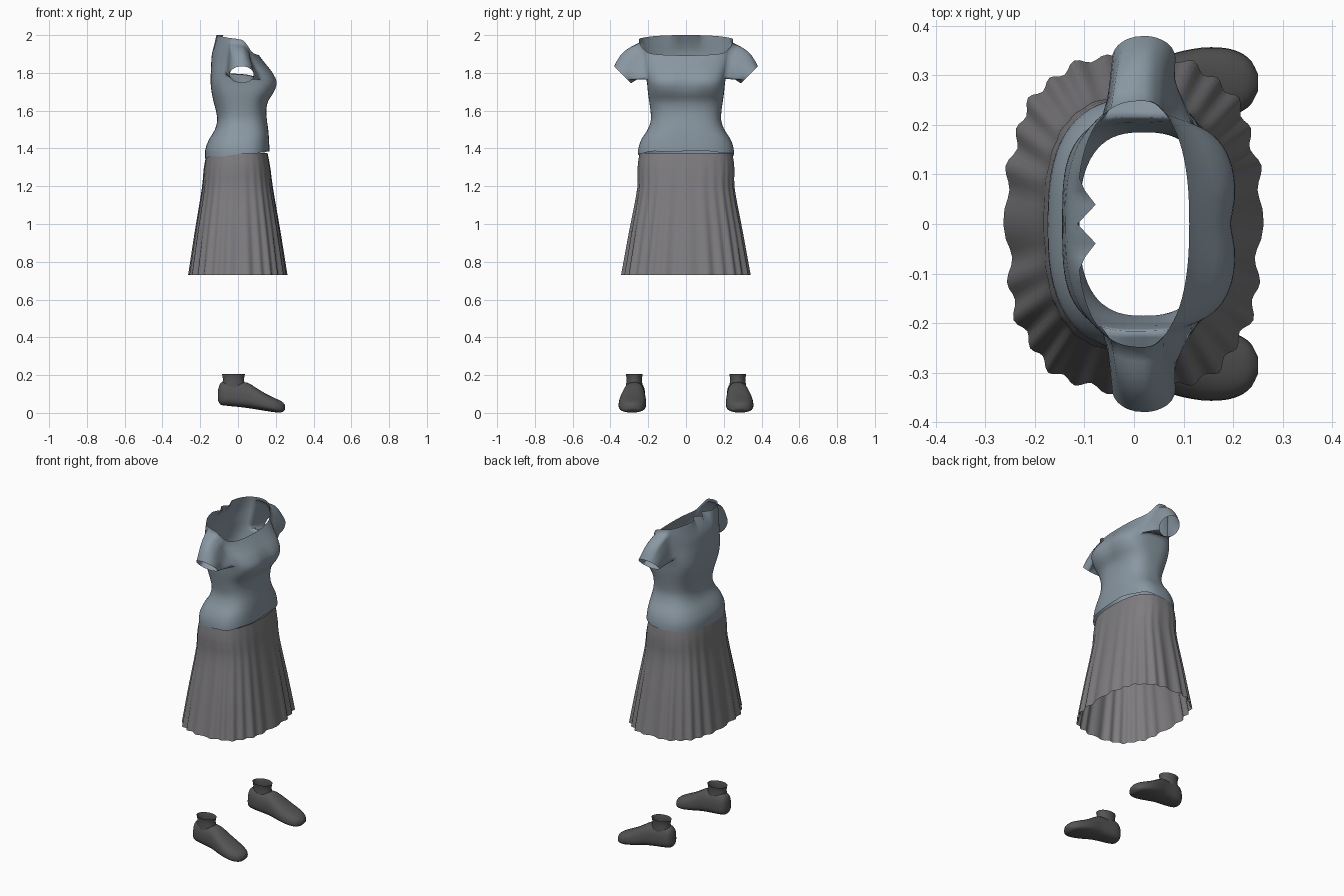
import bpy
import bmesh
from math import sin, cos, pi, atan2, exp
from mathutils import Vector

if "Cube" in bpy.data.objects:
    bpy.data.objects.remove(bpy.data.objects["Cube"], do_unlink=True)


def material(name, rgb):
    mat = bpy.data.materials.new(name)
    mat.use_nodes = True
    color = (*rgb, 1)
    mat.diffuse_color = color
    bsdf = mat.node_tree.nodes["Principled BSDF"]
    bsdf.inputs["Base Color"].default_value = color
    bsdf.inputs["Roughness"].default_value = 0.7
    return mat


shirt_blue = material("dusty blue", (0.25, 0.31, 0.36))
skirt_gray = material("warm gray", (0.21, 0.203, 0.212))
shoe_gray = material("charcoal", (0.088, 0.088, 0.09))


def sample(table, v):
    """Smooth interpolation of the table columns at key v."""
    v = min(max(v, table[0][0]), table[-1][0])
    i = 0
    while i < len(table) - 2 and v > table[i + 1][0]:
        i += 1
    lo, hi = table[i], table[i + 1]
    before, after = table[max(i - 1, 0)], table[min(i + 2, len(table) - 1)]
    h = hi[0] - lo[0]
    t = (v - lo[0]) / h
    out = []
    for k in range(1, len(lo)):
        m0 = (hi[k] - before[k]) / (hi[0] - before[0]) * h
        m1 = (after[k] - lo[k]) / (after[0] - lo[0]) * h
        out.append((2*t**3 - 3*t*t + 1) * lo[k] + (t**3 - 2*t*t + t) * m0
                   + (3*t*t - 2*t**3) * hi[k] + (t**3 - t*t) * m1)
    return out


def power(v, p):
    return abs(v) ** p * (1 if v >= 0 else -1)


def outline(angle, back, front, half, p, middle):
    """Rounded box outline with separate front and back depth."""
    c, s = cos(angle), sin(angle)
    depth = front - middle if c > 0 else middle - back
    return middle + depth * power(c, p), half * power(s, p)


def loft(bm, rings, skip=lambda i, j: False):
    """Skin a list of closed rings of points with quads."""
    verts = [[bm.verts.new(p) for p in ring] for ring in rings]
    n = len(rings[0])
    for i in range(len(rings) - 1):
        for j in range(n):
            k = (j + 1) % n
            if not skip(i, j):
                bm.faces.new((verts[i][j], verts[i][k], verts[i + 1][k], verts[i + 1][j]))
    return verts


def finish(bm, name, mat, closed=False):
    loose = [v for v in bm.verts if not v.link_faces]
    bmesh.ops.delete(bm, geom=loose, context='VERTS')
    if closed:
        bmesh.ops.recalc_face_normals(bm, faces=bm.faces)
    mesh = bpy.data.meshes.new(name)
    bm.to_mesh(mesh)
    bm.free()
    mesh.materials.append(mat)
    obj = bpy.data.objects.new(name, mesh)
    bpy.context.collection.objects.link(obj)
    for poly in mesh.polygons:
        poly.use_smooth = True
    return obj


# Shirt: height, back, front, half width, roundness
TORSO = [
    (1.35, -.175, .165, .255, .75), (1.40, -.172, .166, .252, .75),
    (1.45, -.152, .164, .235, .75), (1.50, -.122, .160, .203, .75),
    (1.55, -.110, .153, .186, .75), (1.60, -.117, .150, .188, .75),
    (1.65, -.130, .160, .195, .72), (1.70, -.140, .193, .202, .65),
    (1.75, -.145, .207, .207, .60), (1.80, -.144, .185, .218, .65),
    (1.85, -.142, .145, .230, .75), (1.90, -.138, .108, .240, .80),
    (1.95, -.126, .100, .248, .80), (2.00, -.115, .095, .250, .80),
]
# Neckline height from back to front
NECKLINE = [(-1, 2.0), (-.5, 1.987), (0, 1.975), (.3, 1.945), (.6, 1.908), (1, 1.893)]
COLS, ROWS = 64, 30
ARM_LOW, ARM_HIGH, ARM_SPAN = 21, 29, 4


def shirt_point(angle, t):
    c = cos(angle)
    hem = 1.368 + .018 * c + .003 * sin(7 * angle)
    z = hem + (sample(NECKLINE, c)[0] - hem) * t
    x, y = outline(angle, *sample(TORSO, z), .02)
    if c > 0:
        # shallow hollow between the bust
        x -= .012 * exp(-(y / .04) ** 2 - ((z - 1.75) / .06) ** 2)
    else:
        # gathered folds at the back of the neckline
        fold = exp(-((abs(y) - .045) / .022) ** 2)
        x += .04 * fold * max(0, (z - 1.92) / .08) ** 1.5
    return Vector((x, y, z))


def in_armhole(i, j):
    near = any(-ARM_SPAN <= j - mid < ARM_SPAN for mid in (COLS // 4, 3 * COLS // 4))
    return near and ARM_LOW <= i < ARM_HIGH


bm = bmesh.new()
grid = loft(bm, [[shirt_point(2 * pi * j / COLS, i / ROWS) for j in range(COLS)]
                 for i in range(ROWS + 1)], in_armhole)

# Short sleeves grow out of the armholes
for side, mid in ((1, COLS // 4), (-1, 3 * COLS // 4)):
    a, b = mid - ARM_SPAN, mid + ARM_SPAN
    loop = [grid[ARM_LOW][j] for j in range(a, b)]
    loop += [grid[i][b] for i in range(ARM_LOW, ARM_HIGH)]
    loop += [grid[ARM_HIGH][j] for j in range(b, a, -1)]
    loop += [grid[i][a] for i in range(ARM_HIGH, ARM_LOW, -1)]
    start = [v.co.copy() for v in loop]
    center = sum(start, Vector()) / len(start)
    previous = loop
    steps = 6
    for s in range(1, steps + 1):
        t = s / steps
        ring = []
        for p in start:
            phi = atan2((p.z - center.z) / .085, (p.x - center.x) / .065)
            up = .045 * sin(phi)
            end = Vector((.02 + .064 * cos(phi), side * (.335 + up), 1.79 + up))
            puff = .016 * sin(pi * t) * max(0, sin(phi))
            ring.append(bm.verts.new(p.lerp(end, t) + Vector((0, side * puff, puff))))
        for k in range(len(ring)):
            m = (k + 1) % len(ring)
            bm.faces.new((previous[k], previous[m], ring[m], ring[k]))
        previous = ring
finish(bm, "shirt", shirt_blue)

# Skirt: height, back, front, half width, roundness
SKIRT = [
    (.73, -.257, .255, .338, .75), (.95, -.226, .222, .300, .75),
    (1.20, -.188, .182, .256, .75), (1.30, -.180, .170, .257, .75),
    (1.38, -.164, .156, .245, .75),
]


def skirt_point(angle, t):
    z = .73 + .645 * t
    x, y = outline(angle, *sample(SKIRT, z), 0)
    # pleats deepen towards the hem
    pleat = (1 - t) * (.007 * sin(26 * angle + pi / 2) + .003 * sin(11 * angle))
    return Vector((x + pleat * cos(angle), y + pleat * sin(angle), z))


bm = bmesh.new()
loft(bm, [[skirt_point(2 * pi * j / 156, i / 14) for j in range(156)] for i in range(15)])
finish(bm, "skirt", skirt_gray)

# Shoe: station along the foot, centre, half width, bottom, top
SHOE = [
    (-.105, .268, .018, .065, .125), (-.095, .268, .038, .045, .155),
    (-.060, .269, .052, .038, .170), (.000, .272, .056, .032, .163),
    (.050, .276, .060, .026, .160), (.100, .281, .069, .018, .130),
    (.150, .284, .073, .010, .100), (.200, .286, .066, .003, .076),
    (.235, .286, .046, .004, .058), (.250, .286, .018, .018, .042),
]


def shoe_ring(x):
    mid, half, low, high = sample(SHOE, x)
    widest = low + .35 * (high - low)
    ring = []
    for j in range(28):
        a = 2 * pi * j / 28
        reach = high - widest if sin(a) > 0 else widest - low
        ring.append((x, mid + half * power(cos(a), .8), widest + reach * power(sin(a), .8)))
    return ring


def mirrored(ring, side):
    return [(x, side * y, z) for x, y, z in ring]


for side, label in ((1, "left"), (-1, "right")):
    bm = bmesh.new()
    stations = [.0725 - .1775 * cos(pi * i / 26) for i in range(27)]
    verts = loft(bm, [mirrored(shoe_ring(x), side) for x in stations])
    for cap in (verts[0], verts[-1]):
        bm.faces.new(cap)
    finish(bm, label + "_shoe", shoe_gray, closed=True)

    # Open ankle sock with a slightly flared rim
    bm = bmesh.new()
    rings = []
    for z, grow in ((.13, 1), (.16, .96), (.18, .93), (.195, .97), (.206, 1.02)):
        rings.append([(-.024 + .06 * grow * cos(2 * pi * j / 28),
                       side * (.274 + .044 * grow * sin(2 * pi * j / 28)), z)
                      for j in range(28)])
    loft(bm, rings)
    finish(bm, label + "_sock", shoe_gray, closed=True)
